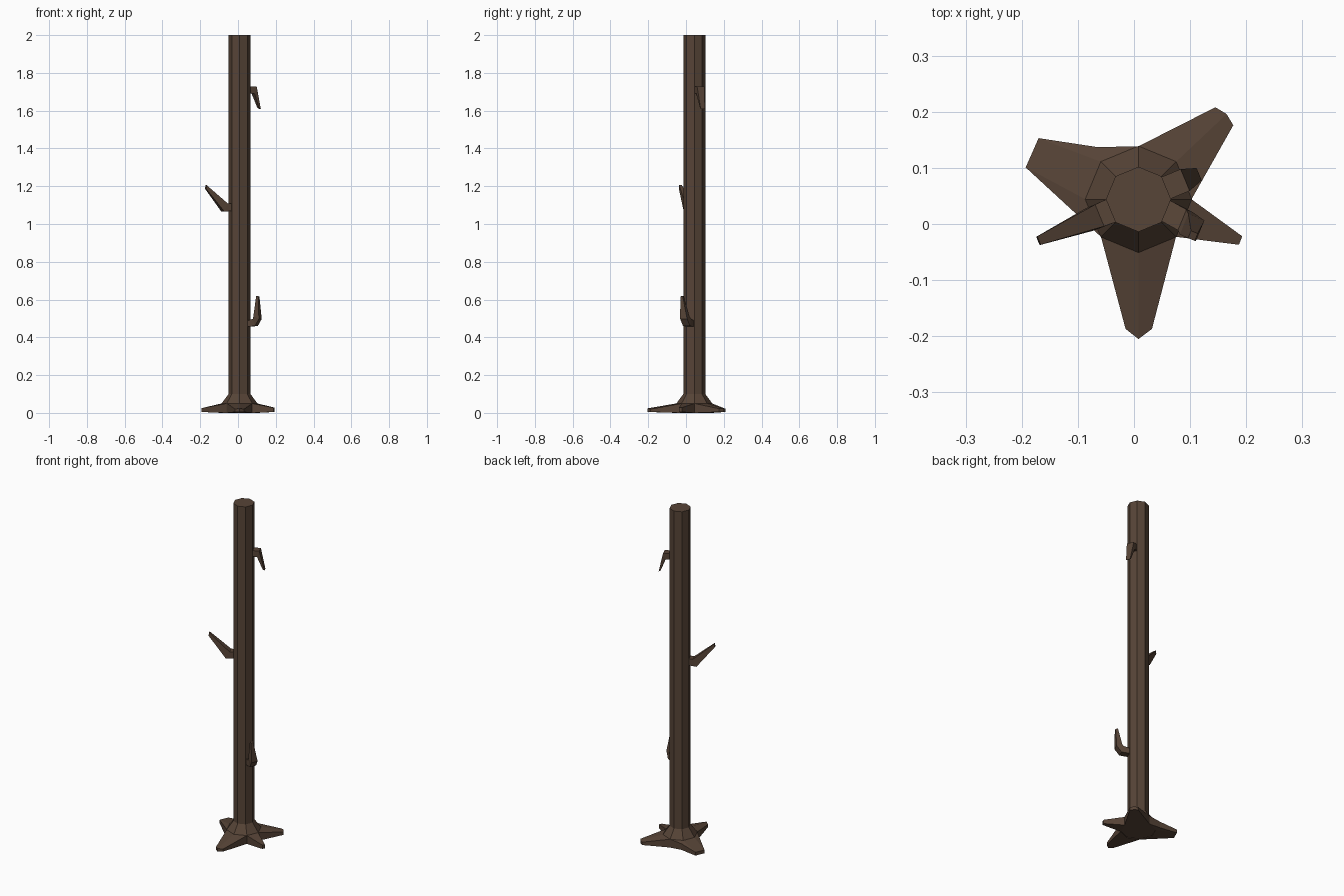
import bpy, bmesh
from math import sin, cos, radians

if "Cube" in bpy.data.objects:
    bpy.data.objects.remove(bpy.data.objects["Cube"])

CX, CY = 0.008, 0.044          # trunk axis

bark = bpy.data.materials.new("dark brown bark")
bark.diffuse_color = (0.095, 0.058, 0.038, 1)
bark.use_nodes = True
bark.node_tree.nodes["Principled BSDF"].inputs["Base Color"].default_value = bark.diffuse_color


def finish(name, bm):
    bmesh.ops.remove_doubles(bm, verts=bm.verts[:], dist=0.0002)
    bmesh.ops.recalc_face_normals(bm, faces=bm.faces[:])
    me = bpy.data.meshes.new(name)
    bm.to_mesh(me)
    bm.free()
    me.materials.append(bark)
    ob = bpy.data.objects.new(name, me)
    bpy.context.collection.objects.link(ob)


def polar(k, r):
    a = radians(45 * k)
    return CX + r * cos(a), CY + r * sin(a)


def loft(bm, rings):
    """Skin closed rings of equal length and cap both ends."""
    rings = [[bm.verts.new(p) for p in ring] for ring in rings]
    n = len(rings[0])
    for a, b in zip(rings, rings[1:]):
        for i in range(n):
            j = (i + 1) % n
            bm.faces.new((a[i], a[j], b[j], b[i]))
    bm.faces.new(rings[0])
    bm.faces.new(rings[-1])


# Eight-sided trunk with a flared foot
bm = bmesh.new()
loft(bm, [[(*polar(k, r), z) for k in range(8)]
          for r, z in ((0.095, 0.003), (0.095, 0.05), (0.058, 0.1), (0.058, 2.0))])
finish("trunk", bm)


# Roots: sides of the foot drawn outwards to low, narrow tips
def root(name, corners, tips):
    bm = bmesh.new()
    inner = [polar(k, 0.0945) for k in corners]
    itop = [bm.verts.new((x, y, 0.05)) for x, y in inner]
    ibot = [bm.verts.new((x, y, 0.0)) for x, y in inner]
    otop = [bm.verts.new((x, y, z)) for x, y, z in tips]
    obot = [bm.verts.new((x, y, 0.005)) for x, y, z in tips]
    for i in range(len(corners) - 1):
        bm.faces.new((itop[i], itop[i + 1], otop[i + 1], otop[i]))
        bm.faces.new((ibot[i], ibot[i + 1], obot[i + 1], obot[i]))
        bm.faces.new((otop[i], otop[i + 1], obot[i + 1], obot[i]))
        bm.faces.new((itop[i], itop[i + 1], ibot[i + 1], ibot[i]))
    for i in (0, -1):
        bm.faces.new((itop[i], otop[i], obot[i], ibot[i]))
    finish(name, bm)


root("front_root", (5, 6, 7),
     ((-0.015, -0.187, 0.02), (0.008, -0.205, 0.024), (0.032, -0.187, 0.02)))
root("right_root", (7, 8), ((0.187, -0.037, 0.028), (0.193, -0.022, 0.028)))
root("back_right_root", (0, 1, 2),
     ((0.177, 0.176, 0.022), (0.165, 0.196, 0.025), (0.145, 0.208, 0.022)))
root("back_left_root", (2, 3, 4, 5),
     ((-0.065, 0.137, 0.042), (-0.17, 0.153, 0.025),
      (-0.193, 0.101, 0.025), (-0.193, 0.1008, 0.025)))


# Branch stubs: each station is lower (r, z), upper (r, z), half width, sideways shift
def branch(name, angle, stations):
    c, s = cos(radians(angle)), sin(radians(angle))
    bm = bmesh.new()
    rings = []
    for (r0, z0), (r1, z1), w, d in stations:
        rings.append([(CX + r * c - t * s, CY + r * s + t * c, z)
                      for r, z, t in ((r0, z0, d - w), (r0, z0, d + w),
                                      (r1, z1, d + w), (r1, z1, d - w))])
    loft(bm, rings)
    finish(name, bm)


branch("lower_branch", -22.5, (
    ((0.05, 0.456), (0.05, 0.488), 0.020, 0),
    ((0.098, 0.460), (0.086, 0.498), 0.020, -0.004),
    ((0.123, 0.497), (0.092, 0.512), 0.020, -0.010),
    ((0.121, 0.615), (0.108, 0.620), 0.007, -0.023)))
branch("middle_branch", 202.5, (
    ((0.05, 1.070), (0.05, 1.108), 0.022, 0),
    ((0.095, 1.065), (0.075, 1.108), 0.021, 0),
    ((0.194, 1.186), (0.192, 1.206), 0.008, 0)))
branch("upper_branch", 22.5, (
    ((0.05, 1.692), (0.05, 1.727), 0.021, 0),
    ((0.078, 1.690), (0.090, 1.727), 0.021, 0),
    ((0.107, 1.615), (0.117, 1.610), 0.012, 0)))
